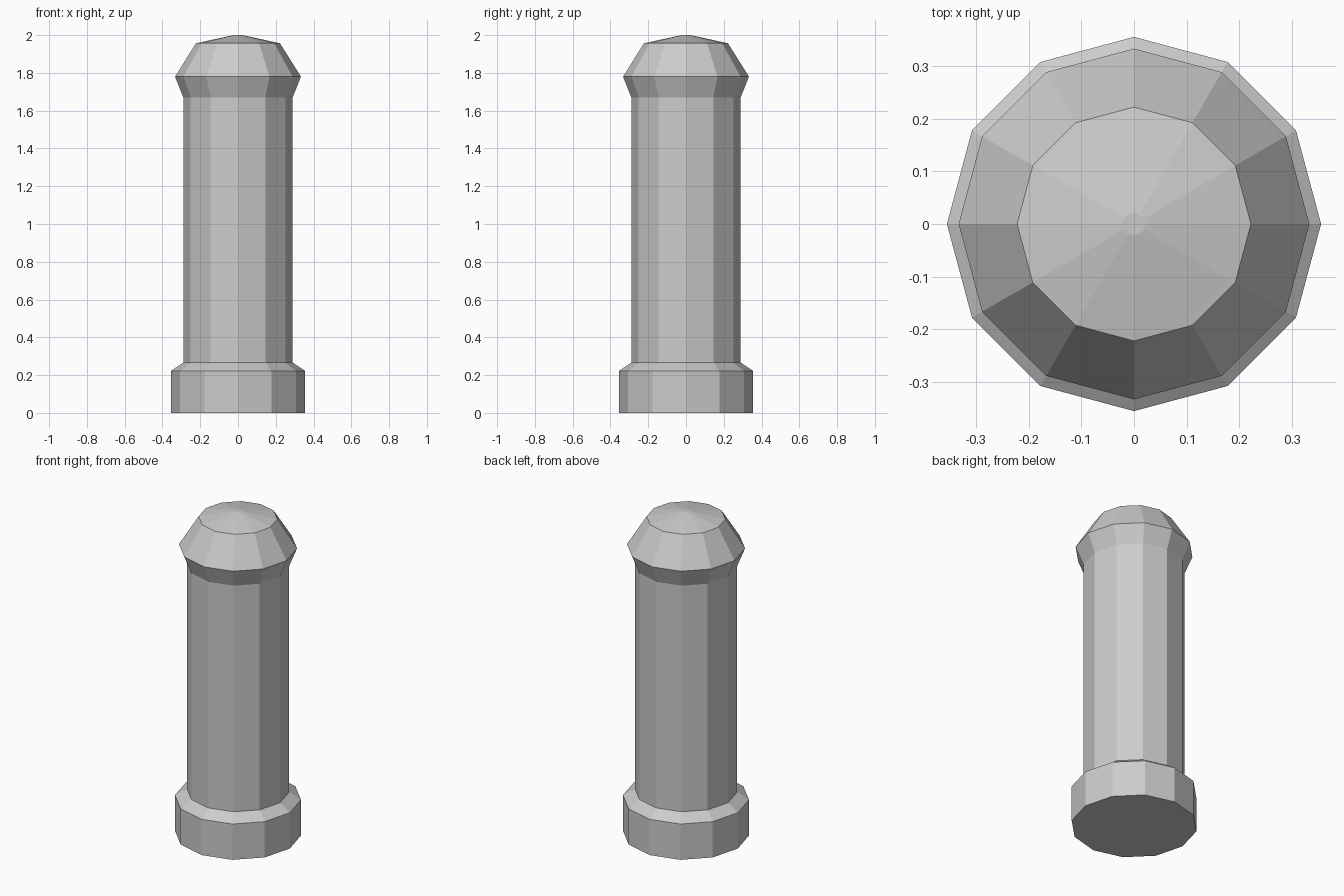
import bpy, bmesh
from math import cos, sin, tau

if "Cube" in bpy.data.objects:
    bpy.data.objects.remove(bpy.data.objects["Cube"])

SIDES = 12


def lathe(name, profile):
    """Revolve (radius, z) points into a closed, flat-shaded solid."""
    bm = bmesh.new()
    rings = [[bm.verts.new((r * cos(tau * i / SIDES), r * sin(tau * i / SIDES), z))
              for i in range(SIDES)] for r, z in profile]
    for low, high in zip(rings, rings[1:]):
        for i in range(SIDES):
            j = (i + 1) % SIDES
            bm.faces.new((low[i], low[j], high[j], high[i]))
    bm.faces.new(rings[0][::-1])
    bm.faces.new(rings[-1])
    mesh = bpy.data.meshes.new(name)
    bm.to_mesh(mesh)
    bm.free()
    obj = bpy.data.objects.new(name, mesh)
    bpy.context.collection.objects.link(obj)
    return obj


# Bollard: one continuous turned solid
foot = [(0.3556, 0), (0.3556, 0.222), (0.289, 0.267)]
head = [(0.289, 1.67), (0.3333, 1.78), (0.2222, 1.957), (0.022, 2.0)]
lathe("bollard", foot + head)
